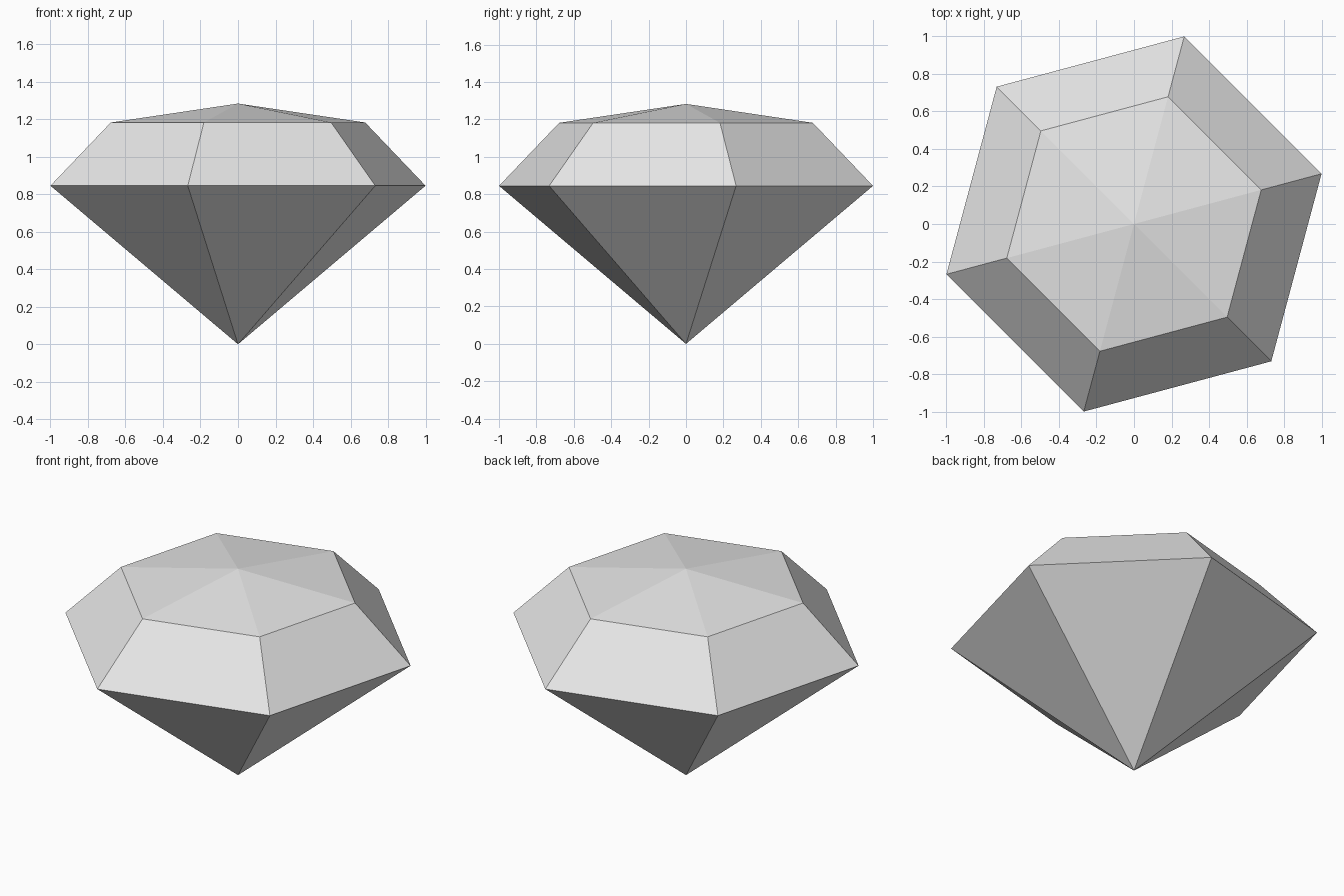
import bpy
import bmesh
from math import cos, sin, radians, tau

cube = bpy.data.objects.get("Cube")
if cube:
    bpy.data.objects.remove(cube, do_unlink=True)

SIDES = 6
TURN = radians(15)

# Single grey material
grey = bpy.data.materials.new("light_grey")
grey.use_nodes = True
colour = (0.8, 0.8, 0.8, 1)
grey.diffuse_color = colour
grey.node_tree.nodes["Principled BSDF"].inputs["Base Color"].default_value = colour

bm = bmesh.new()


def ring(radius, z):
    """Regular ring of vertices, turned slightly about z."""
    angles = [TURN + tau * i / SIDES for i in range(SIDES)]
    return [bm.verts.new((radius * cos(a), radius * sin(a), z)) for a in angles]


# Bottom point, widest girdle, table edge and shallow top point
bottom = bm.verts.new((0, 0, 0))
girdle = ring(1.035, 0.845)
table = ring(0.702, 1.182)
top = bm.verts.new((0, 0, 1.283))

# Pavilion, crown and table facets
for i in range(SIDES):
    j = (i + 1) % SIDES
    bm.faces.new((bottom, girdle[j], girdle[i]))
    bm.faces.new((girdle[i], girdle[j], table[j], table[i]))
    bm.faces.new((table[i], table[j], top))

bmesh.ops.recalc_face_normals(bm, faces=bm.faces)
mesh = bpy.data.meshes.new("cut_gem")
bm.to_mesh(mesh)
bm.free()
mesh.materials.append(grey)
gem = bpy.data.objects.new("cut_gem", mesh)
bpy.context.collection.objects.link(gem)
